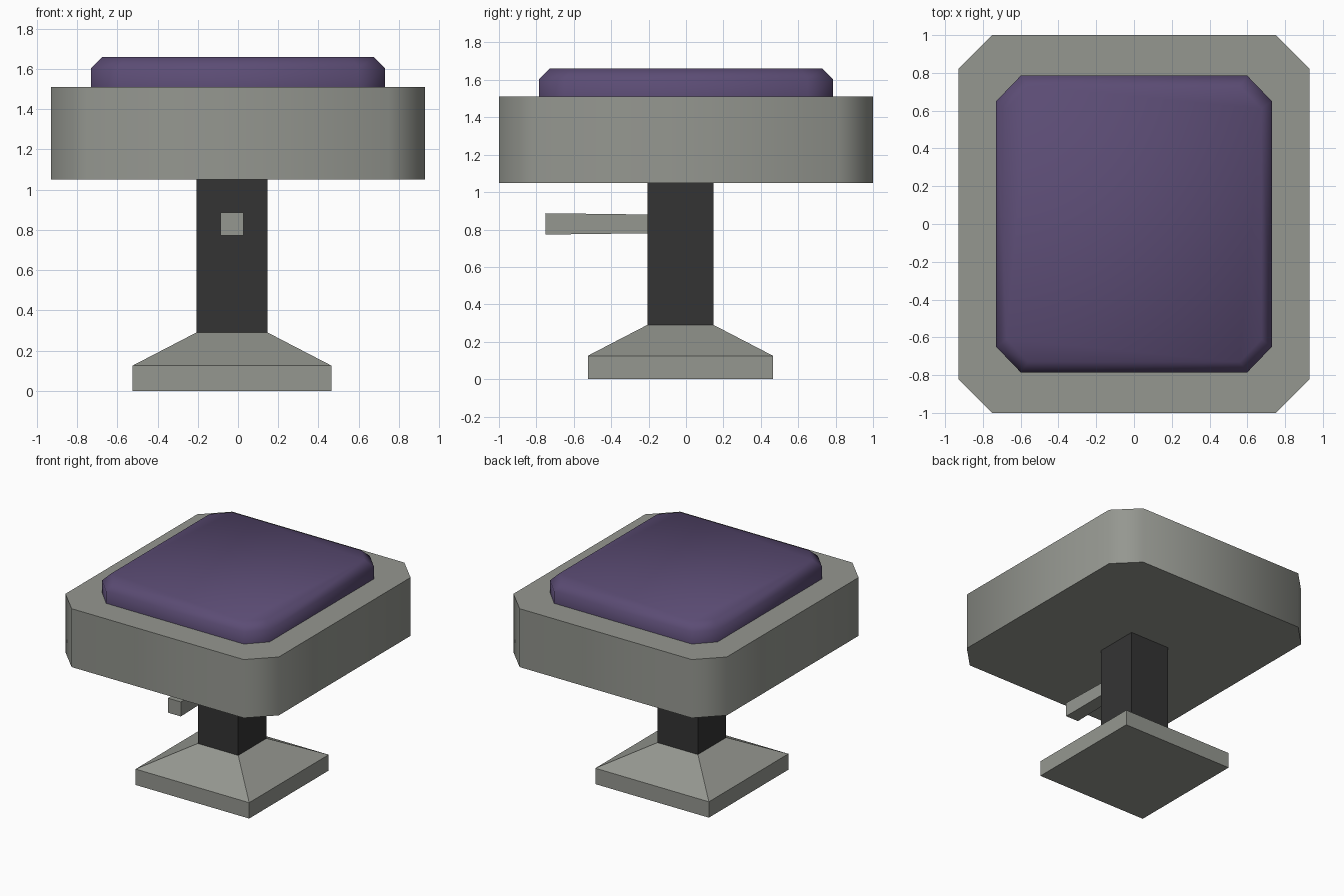
import bpy, bmesh, math

if "Cube" in bpy.data.objects:
    bpy.data.objects.remove(bpy.data.objects["Cube"])


def material(name, rgb):
    m = bpy.data.materials.new(name)
    m.diffuse_color = (*rgb, 1)
    m.use_nodes = True
    m.node_tree.nodes["Principled BSDF"].inputs["Base Color"].default_value = m.diffuse_color
    return m


GREY = material("warm grey", (0.30, 0.31, 0.28))
BLACK = material("charcoal", (0.034, 0.034, 0.034))
PURPLE = material("purple", (0.105, 0.072, 0.175))


def octagon(hx, hy, cx, cy):
    """Rectangle outline with cut corners (cx, cy = corner cut sizes)."""
    return [(hx, -hy + cy), (hx, hy - cy), (hx - cx, hy), (-hx + cx, hy),
            (-hx, hy - cy), (-hx, -hy + cy), (-hx + cx, -hy), (hx - cx, -hy)]


def square(h, centre):
    return [(centre + sx * h, centre + sy * h)
            for sx, sy in ((1, -1), (1, 1), (-1, 1), (-1, -1))]


def loft(name, rings, mat, smooth_angle=None):
    """Closed solid through a list of 3D rings."""
    bm = bmesh.new()
    loops = [[bm.verts.new(p) for p in ring] for ring in rings]
    n = len(loops[0])
    for a, b in zip(loops, loops[1:]):
        for i in range(n):
            j = (i + 1) % n
            bm.faces.new((a[i], a[j], b[j], b[i]))
    bm.faces.new(loops[0][::-1])
    bm.faces.new(loops[-1])
    bmesh.ops.recalc_face_normals(bm, faces=bm.faces)
    me = bpy.data.meshes.new(name)
    bm.to_mesh(me)
    bm.free()
    me.materials.append(mat)
    ob = bpy.data.objects.new(name, me)
    bpy.context.collection.objects.link(ob)
    if smooth_angle:
        bpy.ops.object.select_all(action='DESELECT')
        ob.select_set(True)
        bpy.context.view_layer.objects.active = ob
        bpy.ops.object.shade_smooth_by_angle(angle=math.radians(smooth_angle))
    return ob


def at_z(outline, z):
    return [(x, y, z) for x, y in outline]


C = -0.03  # the stand sits slightly off centre

# Foot: low square slab rising as a pyramid to the post
loft("base", [at_z(square(0.495, C), 0), at_z(square(0.495, C), 0.125),
              at_z(square(0.177, C), 0.29)], GREY)

# Square post
loft("post", [at_z(square(0.176, C), 0.28), at_z(square(0.176, C), 1.06)], BLACK)

# Lever, widening slightly towards the front
loft("lever", [[(x, y, z + 0.86) for x, z in square(h, C)]
               for y, h in ((-0.19, 0.05), (-0.75, 0.057))], GREY)

# Seat body with cut corners
body = octagon(0.93, 1.0, 0.18, 0.18)
loft("seat_body", [at_z(body, 1.05), at_z(body, 1.51)], GREY, 50)

# Cushion with a sloped upper edge
rim = octagon(0.73, 0.785, 0.13, 0.135)
top = octagon(0.675, 0.73, 0.115, 0.12)
loft("cushion", [at_z(rim, 1.50), at_z(rim, 1.605), at_z(top, 1.66)], PURPLE, 50)
